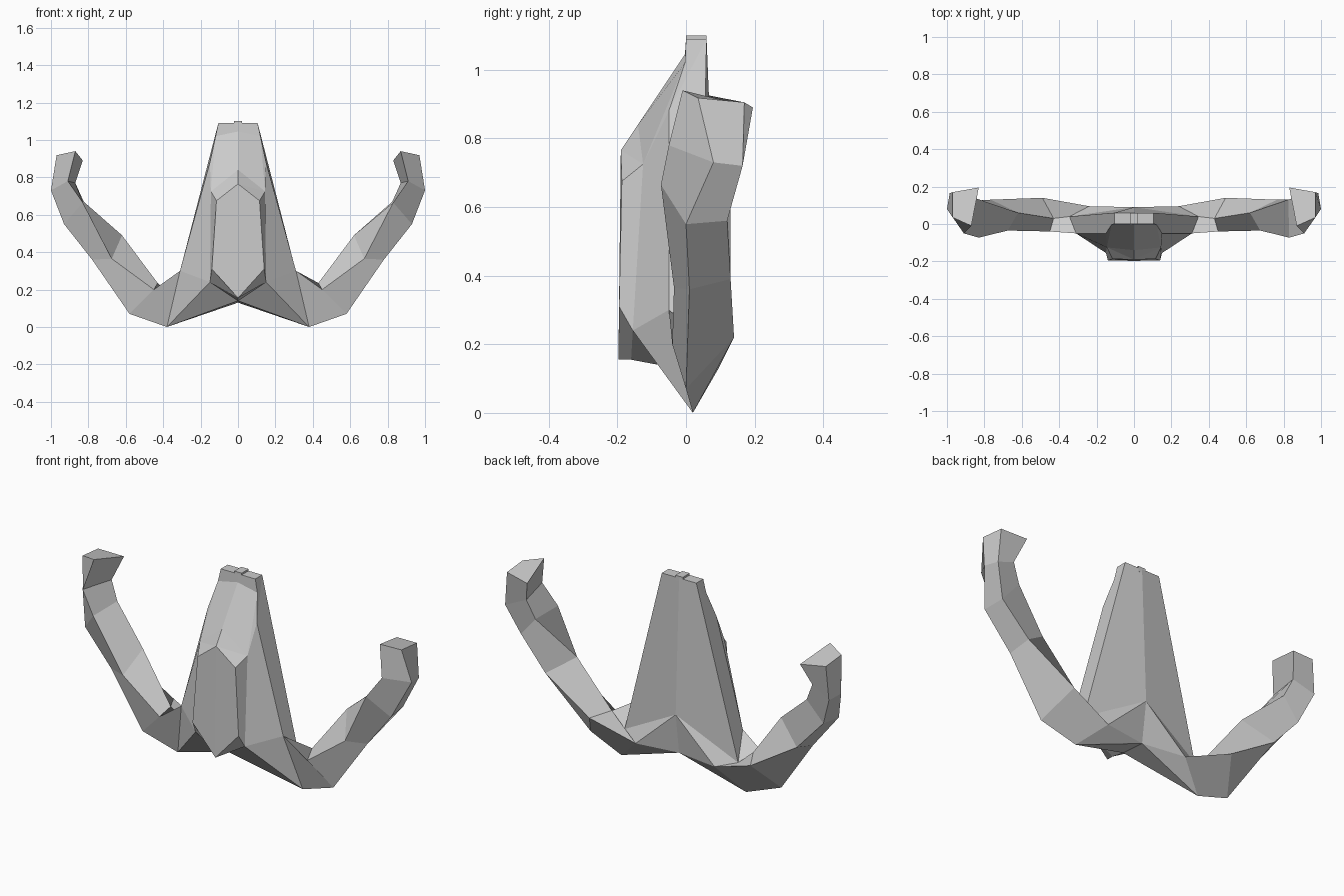
import bpy, bmesh

if "Cube" in bpy.data.objects:
    bpy.data.objects.remove(bpy.data.objects["Cube"])


def mirrored_mesh(name, verts, faces):
    """Build half a mesh plus its x reflection, welded along the centre."""
    bm = bmesh.new()
    for side in (1, -1):
        vs = [bm.verts.new((side * x, y, z)) for x, y, z in verts]
        for f in faces:
            bm.faces.new([vs[i] for i in f][::side])
    bmesh.ops.remove_doubles(bm, verts=bm.verts[:], dist=1e-4)
    bmesh.ops.recalc_face_normals(bm, faces=bm.faces[:])
    me = bpy.data.meshes.new(name)
    bm.to_mesh(me)
    bm.free()
    ob = bpy.data.objects.new(name, me)
    bpy.context.collection.objects.link(ob)
    return ob


# Tapered central body: named corner points of the right half
P = {
    "c0": (0, -.197, .155), "c1": (0, -.19, .765), "c1b": (0, -.14, .84),
    "c2": (0, -.003, 1.045), "c3": (0, 0, 1.09), "cb": (0, .06, 1.09),
    "p0": (.14, -.195, .31), "p1": (.115, -.187, .675),
    "q0": (.15, -.155, .24), "q1": (.145, -.125, .725),
    "e0": (.31, -.05, .3), "em": (.15, -.05, .88), "e1": (.12, -.003, 1.02),
    "t": (.105, 0, 1.09), "tb": (.105, .06, 1.09),
    "be": (.345, .04, .16), "hb": (.24, .095, .13), "foot": (.38, .02, 0),
    "bm": (0, .09, .35), "bb": (0, .06, .13),
    "c0b": (0, -.16, .155), "u": (0, -.08, .14),
}
F = ["c0 p0 p1 c1", "c0 c0b q0 p0", "p0 q0 q1 p1", "c1 p1 q1", "c1 q1 c1b",
     "c1b q1 e1 c2", "q1 em e1", "q0 e0 em q1", "q0 foot e0",
     "c0b u q0", "u foot q0", "u bb foot",
     "c2 e1 t c3", "c3 t tb cb", "cb tb be bm", "e1 tb t", "em tb e1",
     "em e0 be tb", "bm be hb", "bm hb bb", "bb hb foot", "e0 foot hb be"]
keys = list(P)
mirrored_mesh("body", list(P.values()),
              [[keys.index(k) for k in f.split()] for f in F])

# Curved horns: rings of inner-back, inner-front, outer-front, outer-back
rings = [
    [(.345, .04, .16), (.31, -.05, .3), (.38, .02, 0), (.24, .095, .13)],
    [(.43, .03, .235), (.45, -.04, .2), (.58, 0, .07), (.49, .14, .22)],
    [(.62, .06, .49), (.675, -.035, .365), (.78, .01, .36), (.765, .13, .39)],
    [(.825, .13, .67), (.83, -.073, .665), (.93, .0, .55), (.92, .12, .56)],
    [(.87, .145, .77), (.91, -.05, .78), (1, .08, .73), (.985, .165, .72)],
    [(.83, .195, .89), (.87, -.01, .94), (.97, .035, .918), (.97, .17, .905)],
]
faces = [[0, 3, 2, 1], [20, 21, 22, 23]]
for r in range(5):
    for i in range(4):
        j = (i + 1) % 4
        faces.append([r * 4 + i, r * 4 + j, r * 4 + 4 + j, r * 4 + 4 + i])
mirrored_mesh("horns", [p for ring in rings for p in ring], faces)

# Small raised nub on the flat top
bpy.ops.mesh.primitive_cube_add(size=1, location=(0, .03, 1.085))
nub = bpy.context.object
nub.name = "top_nub"
nub.scale = (.045, .06, .03)
